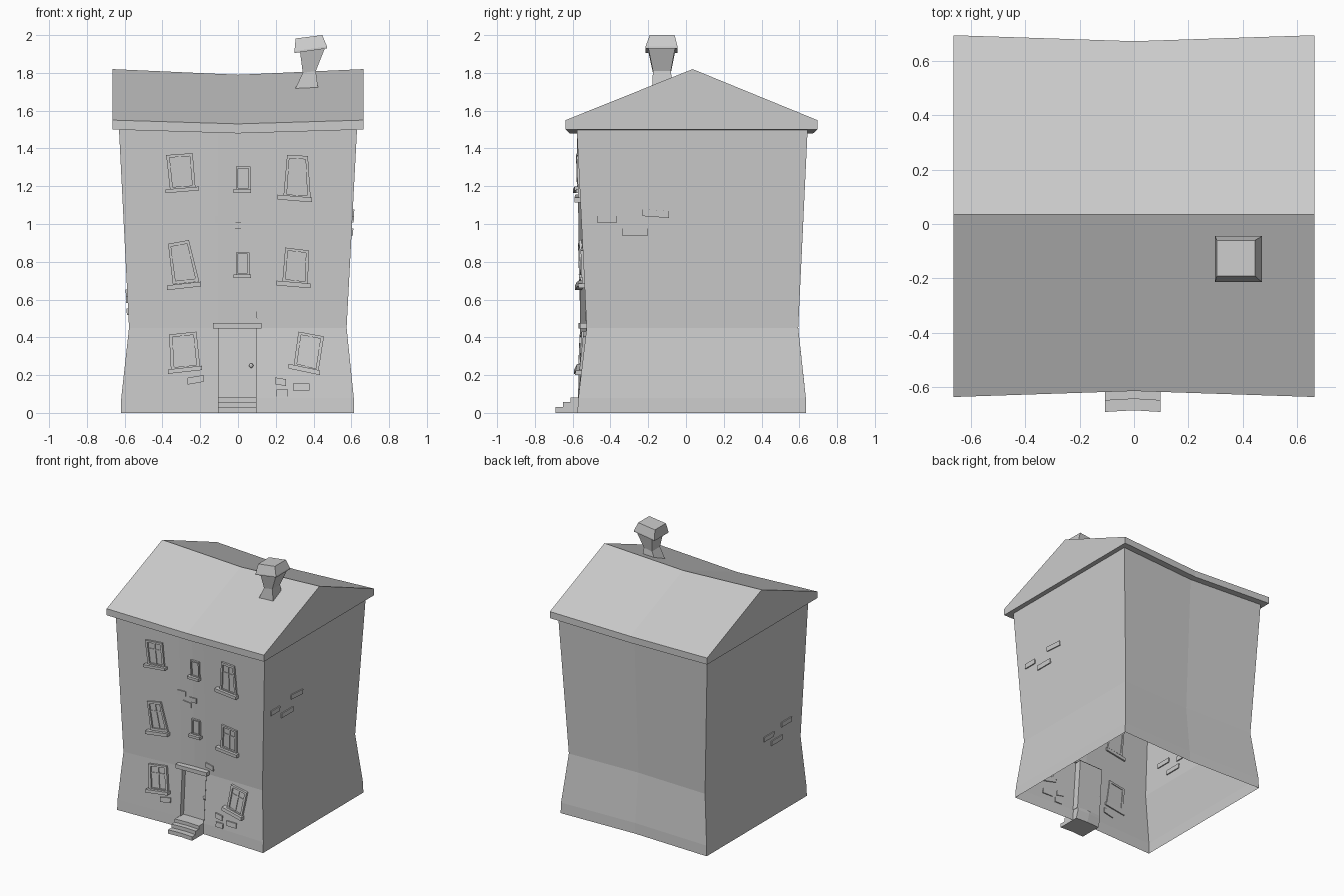
import bpy, bmesh
from mathutils import Vector

if "Cube" in bpy.data.objects:
    bpy.data.objects.remove(bpy.data.objects["Cube"])

# wall levels: z, left x, right x, front y at left, front y at right, back y
LEVELS = [(0, -.62, .615, -.575, -.575, .638), (.08, -.618, .613, -.572, -.57, .636),
          (.45, -.577, .575, -.56, -.526, .597), (1.5, -.63, .63, -.578, -.578, .645)]
EAVES = [(1.5, -.665, .665, -.637, -.637, .695), (1.55, -.665, .665, -.637, -.637, .695)]
BOW = .022


def level(z):
    for a, b in zip(LEVELS, LEVELS[1:]):
        if z <= b[0]:
            t = (z - a[0]) / (b[0] - a[0])
            return [p + (q - p) * t for p, q in zip(a, b)]
    return LEVELS[-1]


def front_y(x, L):
    t = (x - L[1]) / (L[2] - L[1])
    return L[3] + (L[4] - L[3]) * t + BOW * (1 - abs(x) / (L[2] if x > 0 else -L[1]))


def on_wall(side, u, v, d):
    """Point at u (along), v (height), d (outward) on a wall."""
    L = level(v)
    if side == 'front':
        return Vector((u, front_y(u, L) - d, v))
    return Vector((L[2] + d, u, v)) if side == 'right' else Vector((L[1] - d, u, v))


def finish(name, bm):
    bmesh.ops.recalc_face_normals(bm, faces=bm.faces)
    me = bpy.data.meshes.new(name)
    bm.to_mesh(me)
    bm.free()
    ob = bpy.data.objects.new(name, me)
    bpy.context.collection.objects.link(ob)
    return ob


def loft(bm, rings, caps=True):
    vs = [[bm.verts.new(p) for p in r] for r in rings]
    n = len(vs[0])
    for a, b in zip(vs, vs[1:]):
        for i in range(n):
            j = (i + 1) % n
            bm.faces.new((a[i], a[j], b[j], b[i]))
    if caps:
        bm.faces.new(vs[0])
        bm.faces.new(vs[-1])


def slab(bm, quad, d0, d1, side='front'):
    loft(bm, [[on_wall(side, u, v, d) for u, v in quad] for d in (d0, d1)])


def rect(u0, u1, v0, v1, tilt=0):
    return [(u0, v0), (u1, v0 + tilt), (u1, v1 + tilt), (u0, v1)]


# walls and sagging roof as one shell, open below, with a door opening
bm = bmesh.new()
rings = []
for k, L in enumerate(LEVELS + EAVES):
    ring = []
    cols = [L[1], -.105, 0, .1, L[2]]
    sag = [.02 * (1 - abs(x) / .665) if k >= 3 else 0 for x in cols]
    front = [bm.verts.new((x, front_y(x, L), L[0] - s)) for x, s in zip(cols, sag)]
    back = [bm.verts.new((x, L[5] - BOW * (1 - abs(x) / .665), L[0] - s)) for x, s in zip(cols, sag)]
    rings.append(front + back[::-1])
for k, (a, b) in enumerate(zip(rings, rings[1:])):
    for i in range(10):
        if not (k == 1 and i in (1, 2)):
            j = (i + 1) % 10
            bm.faces.new((a[i], a[j], b[j], b[i]))
ridge = [bm.verts.new((x, .035, 1.82 - .03 * (1 - abs(x) / .665))) for x in cols]
top = rings[-1]
for i in range(4):
    bm.faces.new((top[i], top[i + 1], ridge[i + 1], ridge[i]))
    bm.faces.new((top[9 - i], ridge[i], ridge[i + 1], top[8 - i]))
bm.faces.new((top[0], ridge[0], top[9]))
bm.faces.new((top[4], top[5], ridge[4]))
finish('house_shell', bm)


# crooked chimney with flared cap: (left x, right x, left z, right z, y0, y1)
def chimney_part(name, sections):
    bm = bmesh.new()
    loft(bm, [[(l, a, zl), (r, a, zr), (r, b, zr), (l, b, zl)] for l, r, zl, zr, a, b in sections])
    finish(name, bm)


chimney_part('chimney_stack', [(.30, .425, 1.71, 1.71, -.18, -.07), (.343, .412, 1.80, 1.81, -.175, -.08),
                               (.328, .462, 1.915, 1.935, -.2, -.057)])
chimney_part('chimney_cap', [(.298, .472, 1.905, 1.93, -.214, -.045), (.299, .471, 1.915, 1.94, -.214, -.045),
                             (.305, .446, 1.982, 2.0, -.192, -.06)])


# windows: frame, glazing bars, pane and sill
def bar(q, s0, s1, t0, t1):
    q = [Vector(p) for p in q]
    return [q[0].lerp(q[1], s).lerp(q[3].lerp(q[2], s), t)
            for s, t in ((s0, t0), (s1, t0), (s1, t1), (s0, t1))]


def window(name, quad, sill, bars=True):
    bm = bmesh.new()
    e, f = .12, .08
    for s0, s1, t0, t1 in ((0, e, 0, 1), (1 - e, 1, 0, 1), (e, 1 - e, 0, f), (e, 1 - e, 1 - f, 1)):
        slab(bm, bar(quad, s0, s1, t0, t1), -.01, .016)
    if bars:
        slab(bm, bar(quad, .46, .54, f, 1 - f), -.005, .01)
        slab(bm, bar(quad, e, 1 - e, .63, .68), -.005, .009)
    slab(bm, bar(quad, e, 1 - e, f, 1 - f), -.005, .004)
    finish(name, bm)
    bm = bmesh.new()
    slab(bm, rect(*sill), -.01, .036)
    finish(name + '_sill', bm)


# corners run bottom left, bottom right, top right, top left
window('window_top_left', [(-.36, 1.18), (-.225, 1.19), (-.24, 1.375), (-.38, 1.365)], (-.385, -.207, 1.163, 1.183, .015))
window('window_top_right', [(.24, 1.14), (.385, 1.13), (.37, 1.36), (.26, 1.365)], (.21, .393, 1.13, 1.155, -.015))
window('window_mid_left', [(-.345, .68), (-.205, .695), (-.26, .915), (-.37, .895)], (-.375, -.195, .65, .675, .02))
window('window_mid_right', [(.235, .695), (.37, .68), (.375, .86), (.25, .875)], (.205, .385, .675, .7, -.015))
window('window_low_left', [(-.355, .225), (-.2, .24), (-.22, .43), (-.365, .415)], (-.37, -.19, .207, .23, .02))
window('window_low_right', [(.295, .25), (.425, .215), (.455, .405), (.32, .43)], (.267, .435, .235, .26, -.035))
window('small_window_top', rect(-.01, .065, 1.18, 1.305), (-.025, .07, 1.165, 1.185), False)
window('small_window_mid', rect(-.01, .06, .73, .85), (-.025, .07, .713, .733), False)

# recessed door with jambs, lintel and knob
bm = bmesh.new()
slab(bm, rect(-.105, .1, .08, .45), -.05, -.04)
finish('door', bm)
bm = bmesh.new()
for r in ((-.105, -.101, .08, .45), (.096, .1, .08, .45), (-.105, .1, .446, .45)):
    slab(bm, rect(*r), -.05, .001)
finish('door_jambs', bm)
bm = bmesh.new()
slab(bm, rect(-.132, .125, .447, .477), -.02, .038)
finish('door_lintel', bm)
knob_at = on_wall('front', .07, .25, -.032)
bpy.ops.mesh.primitive_uv_sphere_add(segments=10, ring_count=6, radius=.012, location=knob_at)
bpy.context.object.name = 'door_knob'

# three entrance steps, one stepped profile extruded across
bm = bmesh.new()
profile = [(-.52, 0), (-.692, 0), (-.692, .03), (-.65, .03), (-.65, .057), (-.612, .057), (-.612, .082), (-.5, .082), (-.5, .06)]
loft(bm, [[(x, y + (.006 if x == 0 else 0), z) for y, z in profile] for x in (-.107, 0, .097)])
finish('entrance_steps', bm)

# loose bricks standing slightly proud: side, centre along, centre height, width, tilt
BRICKS = [('front', -.225, .175, .085, .015), ('front', .13, .512, .065, -.015), ('front', .225, .165, .06, -.01),
          ('front', .335, .137, .085, 0), ('front', .235, .105, .06, 0), ('front', -.09, 1.025, .065, 0),
          ('front', 0, .993, .06, 0), ('front', -.05, .95, .07, -.01), ('right', -.418, 1.025, .105, 0),
          ('right', -.27, .957, .14, 0), ('right', -.16, 1.055, .14, -.01), ('left', -.37, .635, .12, 0),
          ('left', -.16, .60, .12, 0), ('left', -.26, .535, .13, 0)]
for i, (side, u, v, w, tilt) in enumerate(BRICKS):
    bm = bmesh.new()
    slab(bm, rect(u - w / 2, u + w / 2, v - .018 - tilt / 2, v + .018 - tilt / 2, tilt), -.008, .008, side)
    finish(f'brick_{i + 1}', bm)
